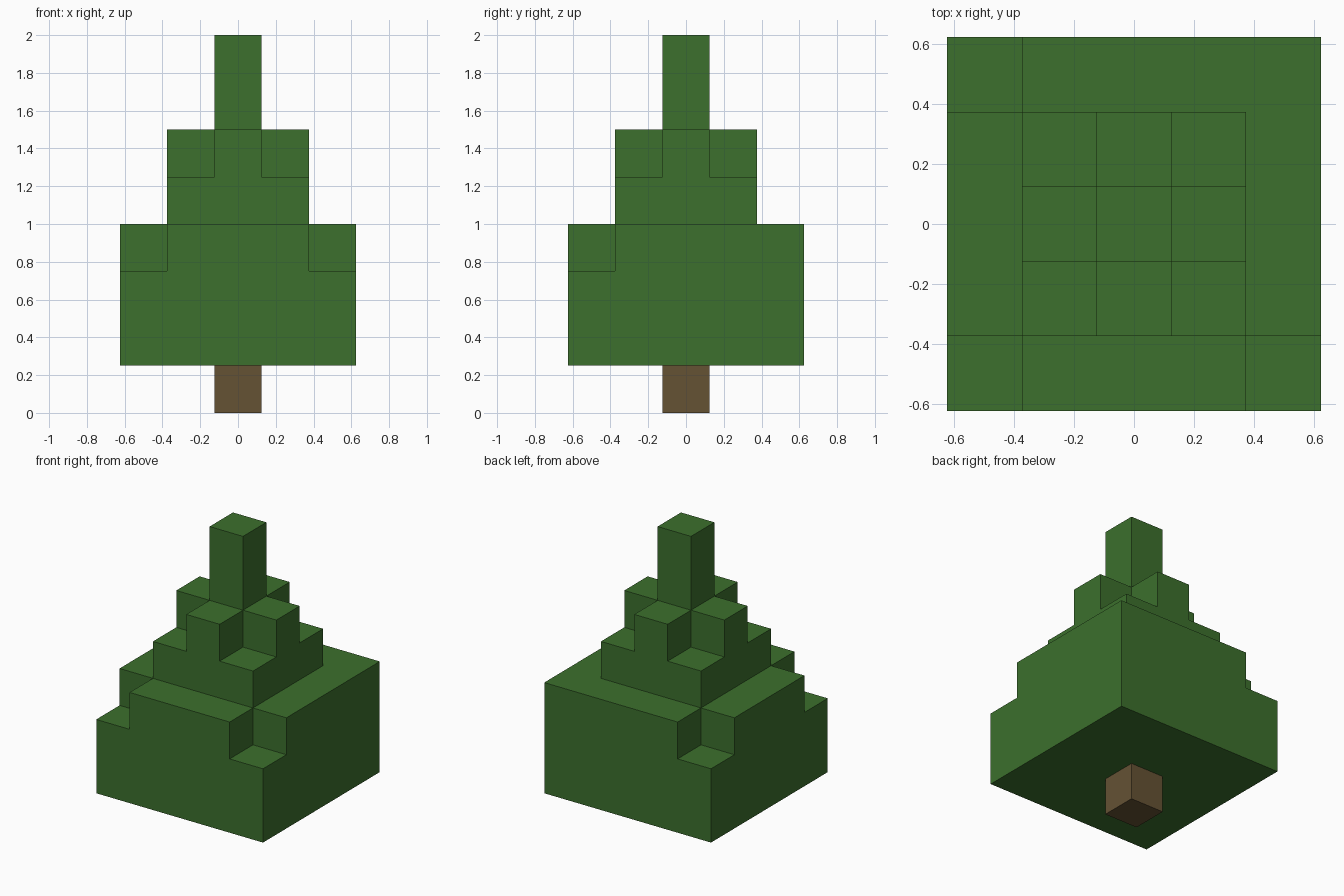
import bpy
import bmesh
from mathutils import Vector, Matrix

cube = bpy.data.objects.get("Cube")
if cube:
    bpy.data.objects.remove(cube, do_unlink=True)

U = 0.25  # edge of one block


def material(name, rgb):
    mat = bpy.data.materials.new(name)
    mat.use_nodes = True
    color = (*rgb, 1.0)
    mat.diffuse_color = color
    mat.node_tree.nodes["Principled BSDF"].inputs["Base Color"].default_value = color
    return mat


leaf_green = material("leaf green", (0.045, 0.162, 0.026))
bark_brown = material("bark brown", (0.130, 0.084, 0.034))


def block(name, half, bottom, top, mat, notches=()):
    """Square block; each (x sign, y sign) in notches loses one unit at that top corner."""
    bm = bmesh.new()
    body_top = top - U if notches else top
    height = body_top - bottom
    bmesh.ops.create_cube(bm, size=1, matrix=Matrix.Translation((0, 0, bottom + height / 2))
                          @ Matrix.Diagonal((2 * half, 2 * half, height, 1)))
    if notches:
        # Split off the corners, then raise everything except the notched ones
        inner = half - U
        for axis in (Vector((1, 0, 0)), Vector((0, 1, 0))):
            for side in (-1, 1):
                bmesh.ops.bisect_plane(bm, geom=bm.verts[:] + bm.edges[:] + bm.faces[:],
                                       plane_co=axis * side * inner, plane_no=axis)
        bm.normal_update()

        def notched(face):
            c = face.calc_center_median()
            return any(c.x * sx > inner and c.y * sy > inner for sx, sy in notches)

        raised = [f for f in bm.faces if f.normal.z > 0.9 and not notched(f)]
        result = bmesh.ops.extrude_face_region(bm, geom=raised)
        verts = [g for g in result["geom"] if isinstance(g, bmesh.types.BMVert)]
        bmesh.ops.translate(bm, verts=verts, vec=(0, 0, U))
        bmesh.ops.dissolve_limit(bm, angle_limit=0.01, verts=bm.verts[:], edges=bm.edges[:])
    bmesh.ops.recalc_face_normals(bm, faces=bm.faces[:])
    mesh = bpy.data.meshes.new(name)
    bm.to_mesh(mesh)
    bm.free()
    mesh.materials.append(mat)
    obj = bpy.data.objects.new(name, mesh)
    bpy.context.collection.objects.link(obj)
    return obj


corners = [(sx, sy) for sx in (-1, 1) for sy in (-1, 1)]

# Trunk, two tiers of foliage and the tip; the lower tier keeps its back left corner
block("trunk", U / 2, 0, U, bark_brown)
block("lower_foliage", 2.5 * U, U, 4 * U, leaf_green, [c for c in corners if c != (1, 1)])
block("middle_foliage", 1.5 * U, 4 * U, 6 * U, leaf_green, corners)
block("tree_tip", U / 2, 6 * U, 8 * U, leaf_green)
